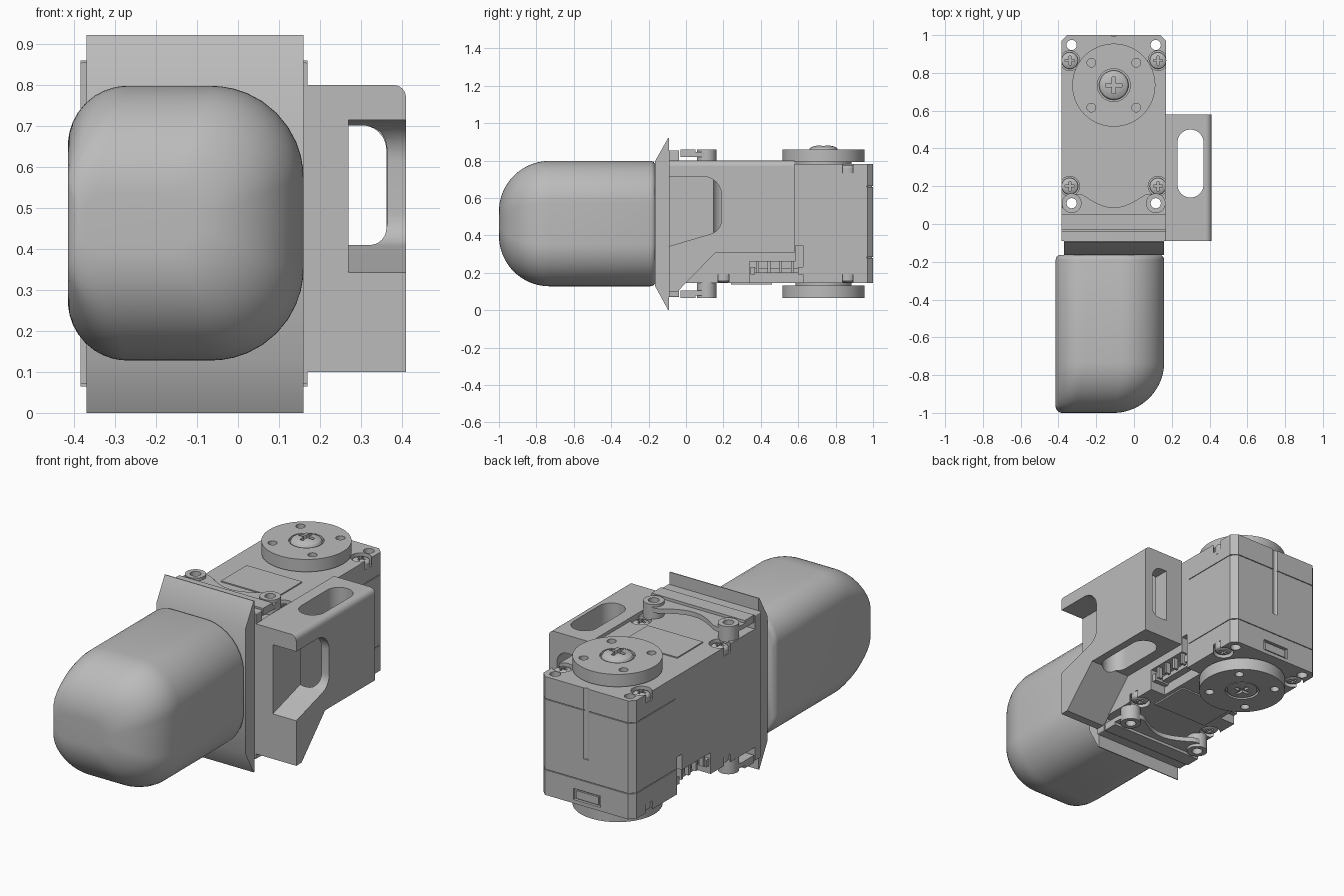
import bpy, bmesh, math
from math import sin, cos, pi, sqrt
from mathutils import Vector

cube = bpy.data.objects.get("Cube")
if cube:
    bpy.data.objects.remove(cube, do_unlink=True)

grey = bpy.data.materials.new("light_grey")
grey.use_nodes = True
grey.diffuse_color = (0.5, 0.5, 0.5, 1)
grey.node_tree.nodes["Principled BSDF"].inputs["Base Color"].default_value = (0.5, 0.5, 0.5, 1)

MID = 0.4625           # height of the top/bottom symmetry plane
X0, X1 = -0.385, 0.17  # motor sides
CX, CY = -0.107, 0.735  # horn axis


def flip(z, side):
    return MID + side * (z - MID)


def finish(name, bm, angle=30):
    bmesh.ops.recalc_face_normals(bm, faces=bm.faces)
    me = bpy.data.meshes.new(name)
    bm.to_mesh(me)
    bm.free()
    ob = bpy.data.objects.new(name, me)
    bpy.context.collection.objects.link(ob)
    me.materials.append(grey)
    smooth(ob, angle)
    return ob


def smooth(ob, angle=30):
    bpy.ops.object.select_all(action="DESELECT")
    ob.select_set(True)
    bpy.context.view_layer.objects.active = ob
    bpy.ops.object.shade_smooth_by_angle(angle=math.radians(angle))


def prism(name, pts, axis, a, b):
    """Extrude a 2D outline along an axis from a to b."""
    place = {"x": lambda p, t: (t, p[0], p[1]),
             "y": lambda p, t: (p[0], t, p[1]),
             "z": lambda p, t: (p[0], p[1], t)}[axis]
    bm = bmesh.new()
    lo = [bm.verts.new(place(p, a)) for p in pts]
    hi = [bm.verts.new(place(p, b)) for p in pts]
    bm.faces.new(lo)
    bm.faces.new(hi)
    for i in range(len(pts)):
        j = (i + 1) % len(pts)
        bm.faces.new((lo[i], lo[j], hi[j], hi[i]))
    return finish(name, bm)


def rounded(corners, n=8):
    """Outline from (u, v, radius) corners with filleted arcs."""
    out = []
    for i, (u, v, r) in enumerate(corners):
        p = Vector((u, v))
        if r == 0:
            out.append((u, v))
            continue
        d1 = (Vector(corners[i - 1][:2]) - p).normalized()
        d2 = (Vector(corners[(i + 1) % len(corners)][:2]) - p).normalized()
        half = d1.angle(d2) / 2
        c = p + (d1 + d2).normalized() * (r / sin(half))
        s, e = p + d1 * (r / math.tan(half)) - c, p + d2 * (r / math.tan(half)) - c
        for k in range(n + 1):
            out.append(tuple(c + s.lerp(e, k / n).normalized() * r))
    return out


def rect(u0, u1, v0, v1, r=0.0):
    return rounded([(u0, v0, r), (u1, v0, r), (u1, v1, r), (u0, v1, r)])


def disc(x, y, r, n=32):
    return [(x + r * cos(2 * pi * k / n), y + r * sin(2 * pi * k / n)) for k in range(n)]


def cut(ob, *cutters):
    for c in cutters:
        c.hide_render = True
        m = ob.modifiers.new("cut", "BOOLEAN")
        m.operation, m.solver, m.object = "DIFFERENCE", "EXACT", c
        bpy.ops.object.select_all(action="DESELECT")
        ob.select_set(True)
        bpy.context.view_layer.objects.active = ob
        bpy.ops.object.modifier_apply(modifier=m.name)
        bpy.data.objects.remove(c, do_unlink=True)
    smooth(ob)


def screw(name, x, y, r, z, side, rise):
    """Domed cross-head screw whose rim sits at z."""
    bm = bmesh.new()
    rings, n = [], 32
    for q, h in [(1, -0.05), (1, 0), (0.92, 0.4), (0.7, 0.75), (0.4, 0.95)]:
        zz = flip(z + (h if h < 0 else h * rise), side)
        rings.append([bm.verts.new((u, v, zz)) for u, v in disc(x, y, r * q, n)])
    for a, b in zip(rings, rings[1:]):
        for i in range(n):
            bm.faces.new((a[i], a[(i + 1) % n], b[(i + 1) % n], b[i]))
    bm.faces.new(rings[0])
    bm.faces.new(rings[-1])
    ob = finish(name, bm)
    L, w = r * 0.55, r * 0.12
    plus = [(x + u, y + v) for u, v in [(-L, -w), (-w, -w), (-w, -L), (w, -L), (w, -w), (L, -w),
                                        (L, w), (w, w), (w, L), (-w, L), (-w, w), (-L, w)]]
    cut(ob, prism("cutter", plus, "z", flip(z - 0.01, side), flip(z + 0.1, side)))


# Finger pad: rounded sections lofted along y
bm = bmesh.new()
R, loops = 0.27, []
stations = [(-0.165, 0.015), (-0.175, 0.004), (-0.19, 0)]
stations += [(-1 + R * (1 - sin(a)), None) for a in [pi / 2 * k / 20 for k in range(21)]]
for y, shrink in stations:
    t = y + 1
    d = shrink if shrink is not None else R - sqrt(max(0, R * R - (R - t) ** 2))
    left = shrink or (0.035 - sqrt(max(0, 0.035 ** 2 - (0.035 - t) ** 2)) if t < 0.035 else 0)
    k = d / R
    rl, rr = 0.145 * (1 - k) + 0.05 * k, 0.225 * (1 - k) + 0.06 * k
    x0, x1, z0, z1 = -0.415 + left, 0.16 - d, 0.128 + d, 0.798 - d
    sec = rounded([(x0, z0, rl), (x1, z0, rr), (x1, z1, rr), (x0, z1, rl)], 10)
    loops.append([bm.verts.new((u, y, v)) for u, v in sec])
for a, b in zip(loops, loops[1:]):
    for i in range(len(a)):
        j = (i + 1) % len(a)
        bm.faces.new((a[i], a[j], b[j], b[i]))
bm.faces.new(loops[0])
bm.faces.new(loops[-1])
finish("finger_pad", bm, 40)

# Flared flange and mounting plate behind the pad
prism("flange", [(-0.165, 0.128), (-0.095, 0), (-0.09, 0), (-0.09, 0.922), (-0.095, 0.922),
                 (-0.165, 0.798)], "x", -0.37, 0.16)
prism("mounting_plate", rect(X0, X1, 0.07, 0.855, 0.006), "y", -0.09, -0.038)
prism("mounting_core", rect(X0, X1, 0.145, 0.78), "y", -0.045, 0.01)

# Side bracket with front window, rear tunnel and vertical slot
bracket = prism("side_bracket", [(-0.09, 0.1), (-0.045, 0.1), (0.155, 0.305), (0.58, 0.305),
                                 (0.58, 0.8), (-0.09, 0.8)], "x", 0.165, 0.41)
bm = bmesh.new()
bm.from_mesh(bracket.data)
edge = [e for e in bm.edges if all(v.co.x > 0.4 and v.co.z > 0.79 for v in e.verts)]
bmesh.ops.bevel(bm, geom=edge, offset=0.03, segments=6, affect="EDGES", profile=0.5)
bm.to_mesh(bracket.data)
bm.free()
window = rounded([(-0.2, 0.31, 0), (0.19, 0.425, 0.08), (0.19, 0.715, 0.1), (-0.2, 0.715, 0)])
tunnel = rounded([(0.27, 0.41, 0), (0.362, 0.41, 0.04), (0.362, 0.702, 0.06), (0.27, 0.702, 0)])
cut(bracket,
    prism("cutter", window, "x", 0.27, 0.5),
    prism("cutter", tunnel, "y", 0.0, 0.7),
    prism("cutter", rect(0.23, 0.368, 0.14, 0.5, 0.0685), "z", 0.2, 0.9))

# Motor body with connector recesses, holes, screw pockets and case seams
outline = rounded([(X0, 0, 0), (X1, 0, 0), (X1, 0.97, 0), (X1 - 0.03, 1, 0),
                   (X0 + 0.03, 1, 0), (X0, 0.97, 0)])
body = prism("motor_body", outline, "z", 0.145, 0.782)
holes = [(-0.33, 0.11), (0.115, 0.11), (-0.33, 0.948), (0.115, 0.948)]
pockets = [(-0.34, 0.865), (0.127, 0.865), (-0.34, 0.2), (0.127, 0.2)]
for x, y in holes:
    cut(body, prism("cutter", disc(x, y, 0.027, 24), "z", 0, 1))
for x, y in pockets:
    for side in (1, -1):
        cut(body, prism("cutter", disc(x, y, 0.052), "z", flip(0.735, side), flip(0.9, side)))
        screw("case_screw", x, y, 0.044, 0.763, side, 0.015)
for xa, xb in ((X0 - 0.1, X0 + 0.09), (X1 - 0.09, X1 + 0.1)):
    cut(body, prism("cutter", [(0.34, 0.1), (0.625, 0.1), (0.625, 0.345), (0.585, 0.345),
                               (0.585, 0.26), (0.34, 0.26)], "x", xa, xb))
cut(body,
    prism("cutter", rect(-0.19, -0.03, 0.165, 0.225), "y", 0.985, 1.1),
    prism("cutter", disc(CX, 1.012, 0.02), "z", 0.4, 0.9))
for z in (0.28, 0.66):
    ring = prism("cutter", rect(X0 - 0.1, X1 + 0.1, 0.64, 1.1), "z", z, z + 0.004)
    cut(ring, prism("cutter", [(CX + (x - CX) * 0.985, y - 0.006) for x, y in outline],
                    "z", z - 0.1, z + 0.1))
    cut(body, ring)
prism("clip_tab", rect(-0.175, -0.045, 0.172, 0.215), "y", 0.98, 0.995)

# Connector housings and pins on both sides
for x, s in ((X0, 1), (X1, -1)):
    prism("connector_housing", rect(0.345, 0.62, 0.2, 0.225), "x", x + s * 0.05, x + s * 0.09)
    for i in range(4):
        y = 0.375 + i * 0.062
        prism("connector_pin", rect(y, y + 0.014, 0.2, 0.3), "x", x + s * 0.01, x + s * 0.035)
    for y in (0.345, 0.6):
        prism("connector_post", rect(y, y + 0.025, 0.19, 0.23), "x", x + s * 0.005, x + s * 0.09)

# Parts repeated on the top and the bottom
dip = [(CX + 0.165 - 0.33 * k / 16, 0.155 - 0.068 * sin(pi * k / 16)) for k in range(17)]
ear_outline = ([(X0, -0.03), (X1, -0.03), (X1, 0.07), (0.16, 0.13), (0.14, 0.15), (0.08, 0.16)]
               + dip + [(-0.295, 0.16), (-0.355, 0.15), (-0.375, 0.13), (X0, 0.07)])
for side in (1, -1):
    ear = prism("mounting_ear", ear_outline, "z", flip(0.82, side), flip(0.845, side))
    for x, y in holes[:2]:
        cut(ear, prism("cutter", disc(x, y, 0.027, 24), "z", flip(0.75, side), flip(0.9, side)))
        boss = prism("ear_boss", disc(x, y, 0.052), "z", flip(0.775, side), flip(0.86, side))
        cut(boss, prism("cutter", disc(x, y, 0.027, 24), "z", flip(0.7, side), flip(0.9, side)))
    prism("ear_rim", rect(X0, X1, -0.03, 0.05), "z", flip(0.845, side), flip(0.86, side))
    prism("cover_panel", rect(-0.27, 0.06, 0.24, 0.46), "z", flip(0.78, side), flip(0.788, side))
    prism("horn_neck", disc(CX, CY, 0.15, 48), "z", flip(0.77, side), flip(0.8, side))
    horn = prism("horn_disc", disc(CX, CY, 0.22, 64), "z", flip(0.793, side), flip(0.86, side))
    for k in range(4):
        a = pi / 4 + k * pi / 2
        hx, hy = CX + 0.168 * cos(a), CY + 0.168 * sin(a)
        cut(horn, prism("cutter", disc(hx, hy, 0.023, 20), "z", flip(0.82, side), flip(0.9, side)))
    cut(horn, prism("cutter", disc(CX, CY, 0.087), "z", flip(0.845, side), flip(0.9, side)))
    screw("horn_screw", CX, CY, 0.078, 0.857, side, 0.025 if side > 0 else 0.004)
